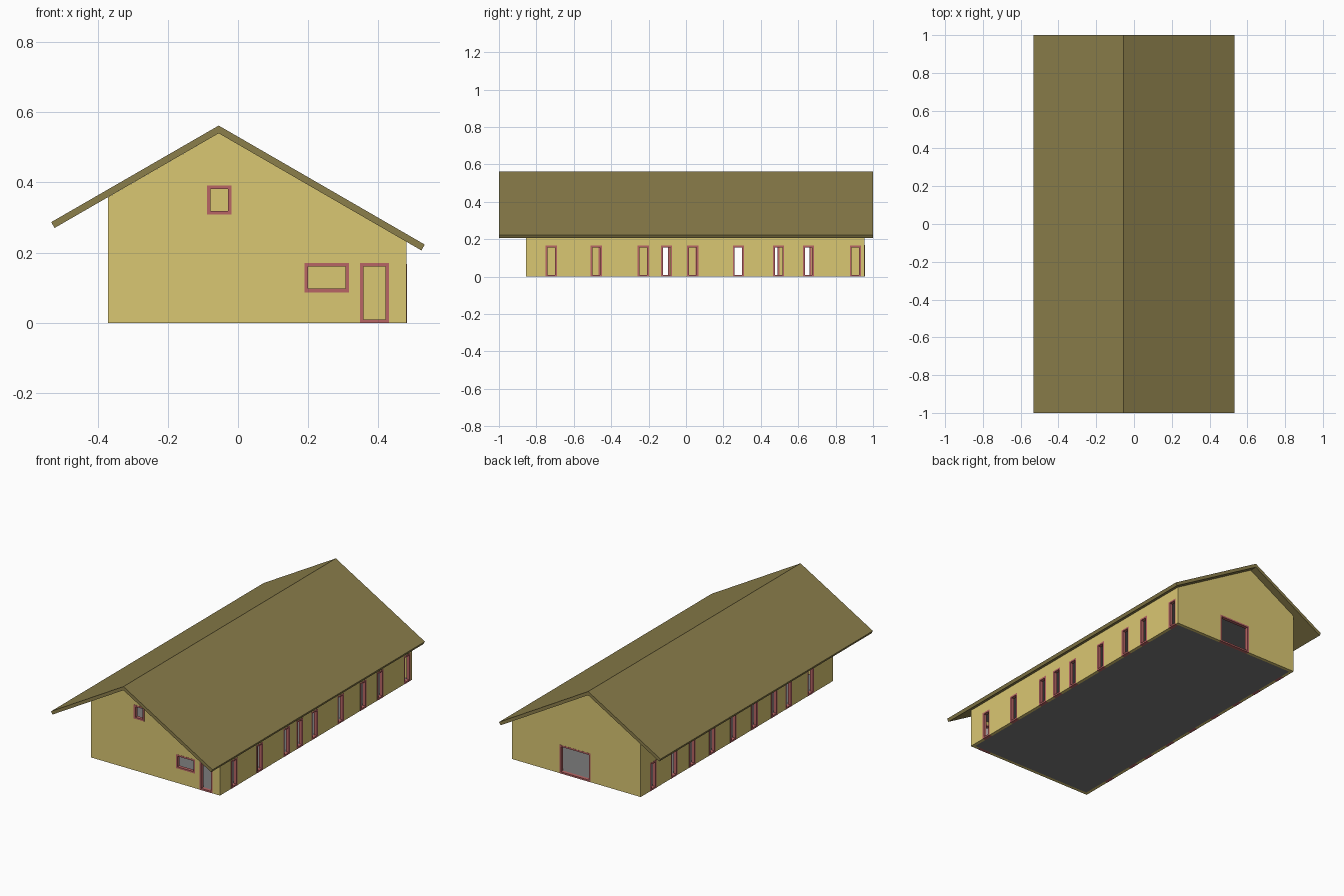
import bpy, bmesh

if "Cube" in bpy.data.objects:
    bpy.data.objects.remove(bpy.data.objects["Cube"])

XL, XR, YF, YB = -0.37, 0.48, -0.855, 0.955   # outer wall faces
T = 0.018                                     # wall thickness
RX, SLOPE = -0.055, 0.5774                    # ridge position, 30 degree pitch
FW = 0.01                                     # frame bar width


def material(name, rgb):
    m = bpy.data.materials.new(name)
    m.diffuse_color = (*rgb, 1)
    m.use_nodes = True
    m.node_tree.nodes["Principled BSDF"].inputs["Base Color"].default_value = m.diffuse_color
    return m


wall_mat = material("wall_yellow", (0.70, 0.57, 0.17))
roof_mat = material("roof_olive", (0.26, 0.21, 0.07))
frame_mat = material("frame_red", (0.48, 0.13, 0.13))
slab_mat = material("slab_grey", (0.2, 0.2, 0.2))


def finish(bm, name, mat=None):
    bmesh.ops.recalc_face_normals(bm, faces=bm.faces)
    me = bpy.data.meshes.new(name)
    bm.to_mesh(me)
    bm.free()
    ob = bpy.data.objects.new(name, me)
    bpy.context.collection.objects.link(ob)
    if mat:
        me.materials.append(mat)
    return ob


def prism(name, profile, y0, y1, mat=None):
    bm = bmesh.new()
    f = bm.faces.new([bm.verts.new((x, y0, z)) for x, z in profile])
    ext = bmesh.ops.extrude_face_region(bm, geom=[f])["geom"]
    bmesh.ops.translate(bm, vec=(0, y1 - y0, 0),
                        verts=[v for v in ext if isinstance(v, bmesh.types.BMVert)])
    return finish(bm, name, mat)


def add_box(bm, lo, hi):
    vs = bmesh.ops.create_cube(bm, size=1)["verts"]
    for v in vs:
        v.co = [(l + h) / 2 + c * (h - l) for l, h, c in zip(lo, hi, v.co)]


def box(name, lo, hi, mat):
    bm = bmesh.new()
    add_box(bm, lo, hi)
    return finish(bm, name, mat)


def under_roof(x):
    return 0.54 - abs(x - RX) * SLOPE


# Openings: (wall, start, end, bottom, top)
openings = [("front", -0.088, -0.019, 0.308, 0.391),
            ("front", 0.19, 0.316, 0.087, 0.17),
            ("front", 0.347, 0.431, 0.0, 0.17),
            ("back", -0.04, 0.166, 0.0, 0.17)]
right_doors = [-0.72, -0.48, -0.228, -0.104, 0.036, 0.28, 0.495, 0.655, 0.906]
left_doors = [0.837, 0.64, 0.469, 0.28, 0.082, -0.116, -0.304, -0.437, -0.644]
for side, ys in (("right", right_doors), ("left", left_doors)):
    openings += [(side, y - 0.03, y + 0.03, 0.0, 0.167) for y in ys]

DEPTH = {"front": (YF, YF + T), "back": (YB - T, YB),
         "right": (XR - T, XR), "left": (XL, XL + T)}


def wall_box(bm, wall, a0, a1, z0, z1, grow=0.0):
    d0, d1 = DEPTH[wall][0] - grow, DEPTH[wall][1] + grow
    if wall in ("front", "back"):
        add_box(bm, (a0, d0, z0), (a1, d1, z1))
    else:
        add_box(bm, (d0, a0, z0), (d1, a1, z1))


# Walls: pentagonal shell, hollowed, then pierced by the openings
walls = prism("walls", [(XL, 0), (XR, 0), (XR, under_roof(XR)),
                        (RX, 0.54), (XL, under_roof(XL))], YF, YB, wall_mat)
hollow = prism("hollow_cutter", [(XL + T, -0.1), (XR - T, -0.1), (XR - T, 0.8),
                                 (XL + T, 0.8)], YF + T, YB - T)
bm = bmesh.new()
for w, a0, a1, z0, z1 in openings:
    wall_box(bm, w, a0, a1, z0 if z0 > 0 else -0.02, z1, 0.006)
holes = finish(bm, "opening_cutter")

bpy.context.view_layer.objects.active = walls
for cutter in (hollow, holes):
    cutter.hide_render = True
    mod = walls.modifiers.new("cut", "BOOLEAN")
    mod.operation, mod.solver, mod.object = "DIFFERENCE", "EXACT", cutter
    bpy.ops.object.modifier_apply(modifier=mod.name)
    bpy.data.objects.remove(cutter)

# Frames: four bars around every opening
for i, (w, a0, a1, z0, z1) in enumerate(openings):
    bm = bmesh.new()
    for b in ((a0, a0 + FW, z0, z1), (a1 - FW, a1, z0, z1),
              (a0 + FW, a1 - FW, z0, z0 + FW), (a0 + FW, a1 - FW, z1 - FW, z1)):
        wall_box(bm, w, *b, 0.001)
    finish(bm, f"{w}_frame_{i}", frame_mat)

# Ground floor and attic floor
for name, z0, z1 in (("ground_floor", 0.0, 0.008), ("attic_floor", 0.19, 0.205)):
    box(name, (XL + T, YF + T, z0), (XR - T, YB - T, z1), slab_mat)

# Roof: two pitched slabs meeting at the ridge
prism("roof", [(RX, 0.562), (-0.532, 0.287), (-0.523, 0.27), (RX, 0.54),
               (0.523, 0.206), (0.532, 0.223)], -1, 1, roof_mat)
